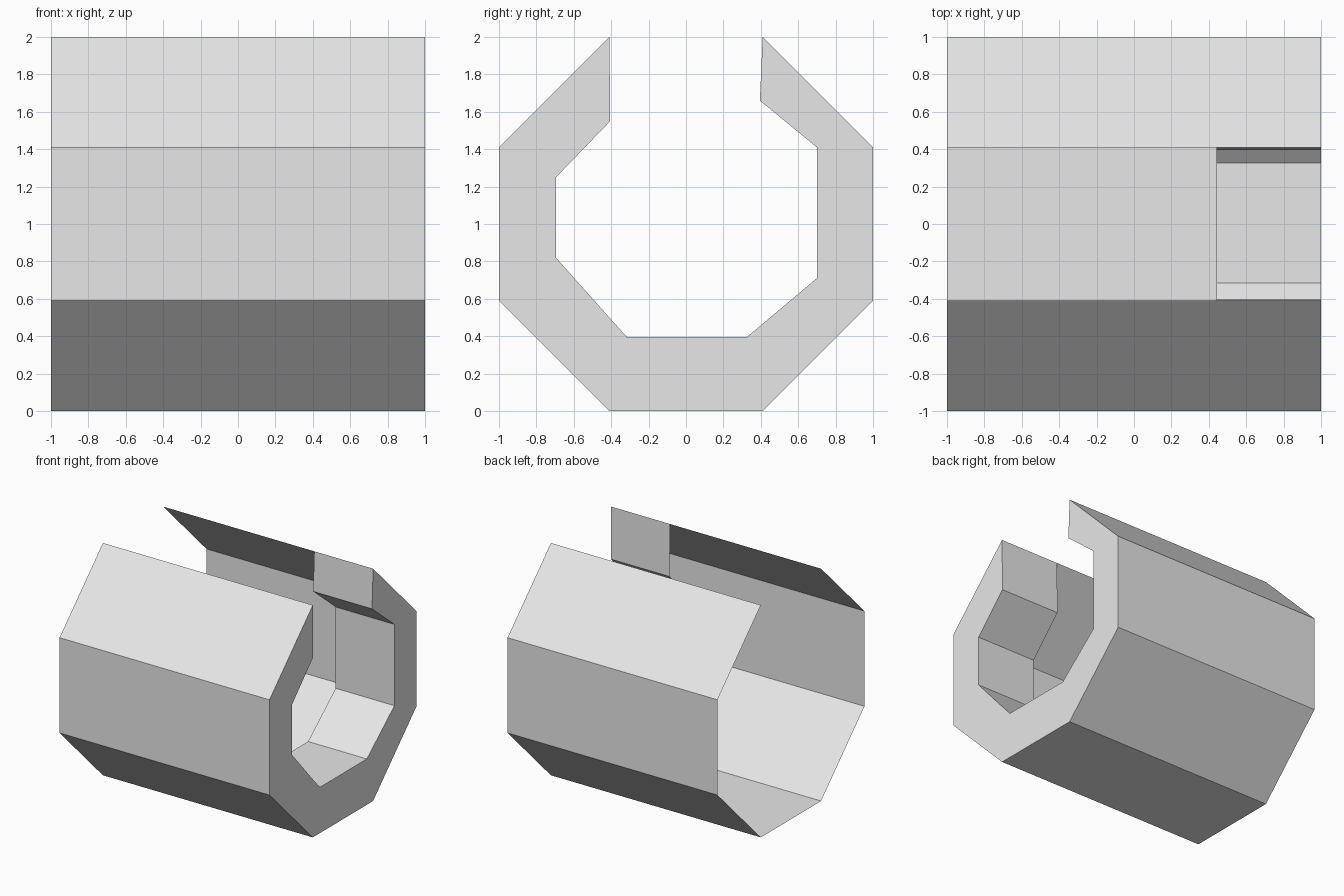
import bpy
import bmesh

cube = bpy.data.objects.get("Cube")
if cube:
    bpy.data.objects.remove(cube, do_unlink=True)

grey = bpy.data.materials.new("light grey")
grey.use_nodes = True
colour = (0.8, 0.8, 0.8, 1)
grey.diffuse_color = colour
grey.node_tree.nodes["Principled BSDF"].inputs["Base Color"].default_value = colour

# Open octagon in (y, z), from the front lip round the floor to the back lip
half = [(0.41, 0), (1, 0.59), (1, 1.41), (0.41, 2)]
outer = [(-y, z) for y, z in reversed(half)] + half

# Opening of the thick end, in the same order
inner = [(-0.405, 1.55), (-0.695, 1.25), (-0.695, 0.82), (-0.41, 0.5),
         (-0.315, 0.395), (0.325, 0.395), (0.7, 0.71), (0.7, 1.41),
         (0.395, 1.66)]


def add_object(name, bm):
    mesh = bpy.data.meshes.new(name)
    bm.to_mesh(mesh)
    bm.free()
    mesh.materials.append(grey)
    obj = bpy.data.objects.new(name, mesh)
    bpy.context.collection.objects.link(obj)


def sheet(name, profile, x0, x1, flip=False):
    """Sweep an open profile along x as a thin sheet."""
    bm = bmesh.new()
    rows = [[bm.verts.new((x, y, z)) for y, z in profile] for x in (x0, x1)]
    for i in range(len(profile) - 1):
        face = bm.faces.new((rows[0][i], rows[0][i + 1],
                             rows[1][i + 1], rows[1][i]))
        if flip:
            face.normal_flip()
    add_object(name, bm)


# Thin outer body, open at one end and along the top
sheet("outer_shell", outer, -1, 1, flip=True)

# Inner lining of the thick end, with the two lips along the top slot
lining = [outer[0]] + inner + [outer[-1]]
sheet("inner_lining", lining, 0.44, 1)

# Flat rim closing the gap between shell and lining
bm = bmesh.new()
rim = bm.faces.new([bm.verts.new((1, y, z)) for y, z in outer + inner[::-1]])
rim.normal_update()
if rim.normal.x < 0:
    rim.normal_flip()
bmesh.ops.triangulate(bm, faces=[rim])
add_object("end_rim", bm)
